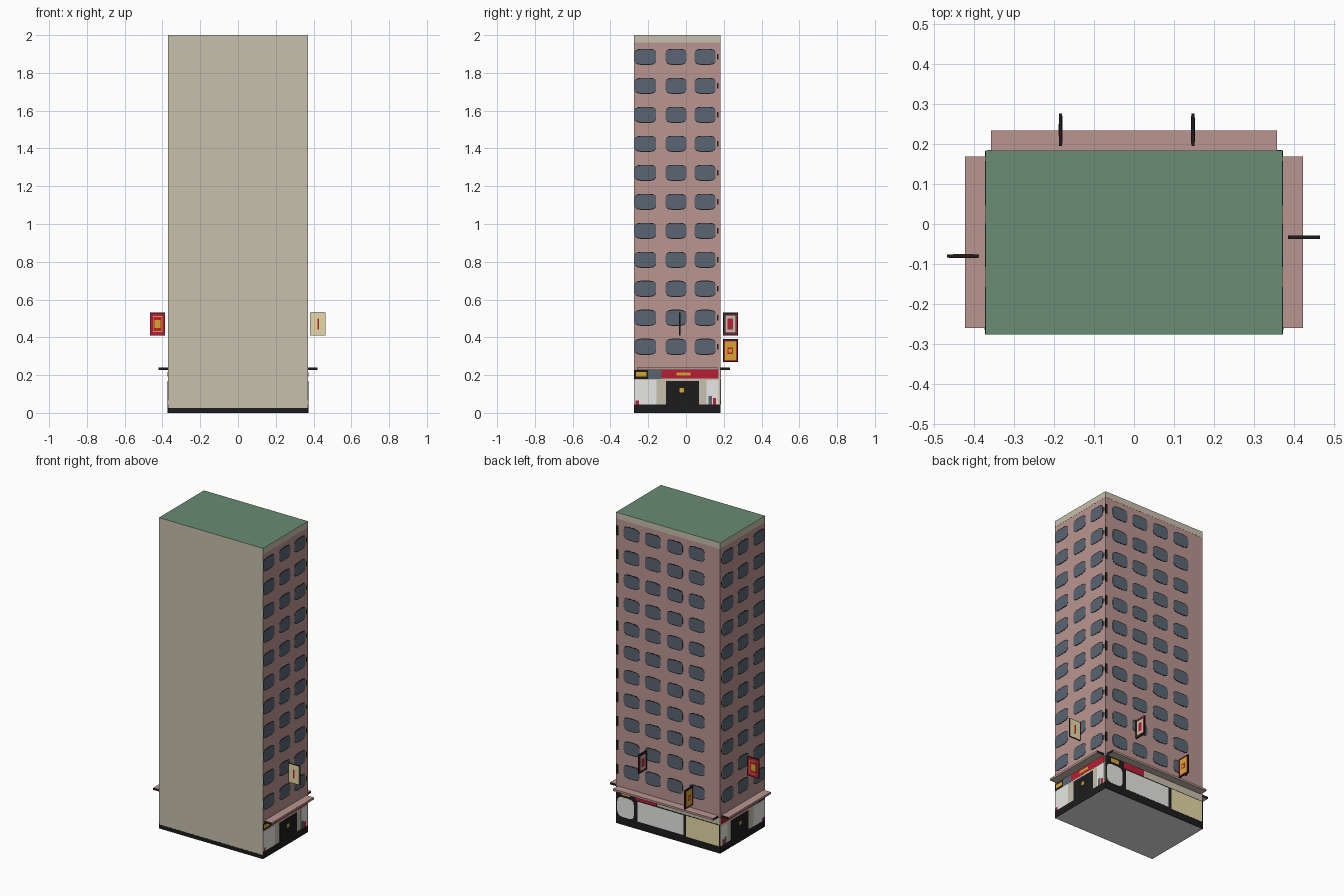
import bpy, bmesh, math
from mathutils import Vector

if "Cube" in bpy.data.objects:
    bpy.data.objects.remove(bpy.data.objects["Cube"])

COLOURS = {
    "stone": (0.575, 0.53, 0.42), "pink_brick": (0.49, 0.30, 0.28),
    "slate_glass": (0.10, 0.13, 0.17), "roof_green": (0.14, 0.265, 0.175),
    "black": (0.012, 0.012, 0.012), "off_white": (0.80, 0.80, 0.78),
    "red": (0.50, 0.012, 0.035), "gold": (0.70, 0.39, 0.03),
    "cream": (0.84, 0.73, 0.40),
}
MATS = {}
for name, rgb in COLOURS.items():
    m = bpy.data.materials.new(name)
    m.use_nodes = True
    m.diffuse_color = (*rgb, 1)
    bsdf = m.node_tree.nodes["Principled BSDF"]
    bsdf.inputs["Base Color"].default_value = (*rgb, 1)
    bsdf.inputs["Roughness"].default_value = 0.9
    MATS[name] = m

HALF_X, FRONT, BACK, TOP = 0.37, -0.275, 0.182, 2.0


def finish(name, bm, mats, rule=None):
    bmesh.ops.recalc_face_normals(bm, faces=bm.faces[:])
    bm.normal_update()
    if rule:
        for f in bm.faces:
            f.material_index = rule(f.normal)
    me = bpy.data.meshes.new(name)
    bm.to_mesh(me)
    bm.free()
    for m in mats:
        me.materials.append(MATS[m])
    ob = bpy.data.objects.new(name, me)
    bpy.context.collection.objects.link(ob)


def box(name, lo, hi, mats, rule=None):
    bm = bmesh.new()
    bmesh.ops.create_cube(bm, size=1)
    for v in bm.verts:
        v.co = Vector([(a + b) / 2 + c * (b - a) for a, b, c in zip(lo, hi, v.co)])
    finish(name, bm, mats, rule)


# Wall coordinates: u along the wall, z up, d outwards
def on_wall(side, u, z, d):
    return {"left": (HALF_X + d, u, z), "right": (-HALF_X - d, u, z),
            "back": (u, BACK + d, z), "front": (u, FRONT - d, z)}[side]


def rect(u0, u1, z0, z1):
    return [(u0, z0), (u1, z0), (u1, z1), (u0, z1)]


def rounded(u0, u1, z0, z1, n=16):
    pts = []
    for i in range(n):
        a = 2 * math.pi * (i + 0.5) / n
        c, s = math.cos(a), math.sin(a)
        pts.append(((u0 + u1) / 2 + (u1 - u0) / 2 * math.copysign(abs(c) ** 0.5, c),
                    (z0 + z1) / 2 + (z1 - z0) / 2 * math.copysign(abs(s) ** 0.5, s)))
    return pts


def plates(name, side, shapes, depth, mat):
    bm = bmesh.new()
    for pts in shapes:
        inner = [bm.verts.new(on_wall(side, u, z, -0.002)) for u, z in pts]
        outer = [bm.verts.new(on_wall(side, u, z, depth)) for u, z in pts]
        bm.faces.new(inner)
        bm.faces.new(outer)
        for i in range(len(pts)):
            j = (i + 1) % len(pts)
            bm.faces.new((inner[i], inner[j], outer[j], outer[i]))
    finish(f"{side}_{name}", bm, [mat])


# Tower: brick walls, plain stone front, green roof
def tower_rule(n):
    if n.z > 0.5:
        return 2
    if n.z < -0.5:
        return 3
    return 1 if n.y < -0.5 else 0


box("tower", (-HALF_X, FRONT, 0), (HALF_X, BACK, TOP),
    ["pink_brick", "stone", "roof_green", "off_white"], tower_rule)
plates("base", "front", [rect(-HALF_X, HALF_X, 0, 0.025)], 0.001, "black")

# Upper windows, top band and dark base on the three decorated walls
ROWS = [0.35 + 0.1535 * i for i in range(11)]
COLUMNS = {"left": [(-0.273, -0.157), (-0.108, 0.002), (0.045, 0.158)],
           "back": [(0.203, 0.316), (0.052, 0.165), (-0.105, 0.008), (-0.26, -0.147)]}
COLUMNS["right"] = COLUMNS["left"]
ENDS = {"left": (FRONT, BACK), "right": (FRONT, BACK), "back": (-HALF_X, HALF_X)}

for side, columns in COLUMNS.items():
    lo, hi = ENDS[side]
    cells = [(a, b, z) for z in ROWS for a, b in columns]
    plates("window_frames", side,
           [rounded(a, b, z - 0.043, z + 0.043) for a, b, z in cells], 0.0008, "black")
    plates("windows", side,
           [rounded(a, b, z - 0.038, z + 0.038) for a, b, z in cells], 0.0014, "slate_glass")
    plates("top_band", side, [rect(lo, hi, 1.96, TOP)], 0.0008, "stone")
    plates("shop_wall", side, [rect(lo, hi, 0.04, 0.228)], 0.0008, "stone")
    plates("base", side, [rect(lo, hi, 0, 0.045)], 0.0014, "black")

# Window frames running off the back wall's corner
plates("corner_frames", "back",
       [rect(0.354, HALF_X, z - 0.032, z + 0.032) for z in ROWS], 0.0008, "black")

# Shop fronts on the two short sides
for side in ("left", "right"):
    plates("corner_frames", side,
           [rect(0.164, 0.172, z - 0.014, z + 0.014) for z in ROWS], 0.0008, "black")
    plates("shop_glass", side, [rect(-0.272, -0.155, 0.045, 0.175),
                                rect(0.108, 0.172, 0.045, 0.175)], 0.0014, "off_white")
    plates("shop_display_red", side, [rect(-0.268, -0.25, 0.045, 0.065),
                                      rect(0.142, 0.16, 0.045, 0.08)], 0.002, "red")
    plates("shop_display_slate", side, [rect(0.118, 0.138, 0.045, 0.09)], 0.002, "slate_glass")
    plates("shop_door", side, [rect(-0.105, 0.07, 0, 0.17)], 0.002, "black")
    plates("door_knob", side, [rounded(-0.034, -0.01, 0.108, 0.132)], 0.003, "gold")
    plates("fascia_slate", side, [rect(-0.2, -0.13, 0.18, 0.226)], 0.0014, "slate_glass")
    plates("fascia_black", side, [rect(FRONT, -0.2, 0.18, 0.226)], 0.0014, "black")
    plates("fascia_red", side, [rect(-0.13, 0.172, 0.182, 0.226)], 0.0014, "red")
    plates("fascia_panels", side, [rect(-0.265, -0.21, 0.192, 0.216),
                                   rect(-0.05, 0.025, 0.197, 0.214)], 0.0025, "gold")

# Shop fronts along the back
plates("shop_frame", "back", [rect(-HALF_X, HALF_X, 0.04, 0.185)], 0.0014, "black")
plates("shop_glass", "back", [rounded(0.24, 0.362, 0.05, 0.178),
                              rect(-0.11, 0.215, 0.05, 0.178)], 0.002, "off_white")
plates("lit_shop_glass", "back", [rect(-0.365, -0.13, 0.045, 0.18)], 0.002, "cream")
plates("fascia_black", "back", [rect(0.23, HALF_X, 0.185, 0.226)], 0.002, "black")
plates("fascia_red", "back", [rect(0.08, 0.23, 0.185, 0.226)], 0.002, "red")
plates("fascia_panels", "back", [rect(0.27, 0.33, 0.192, 0.218)], 0.003, "gold")


# Ledges above the shops: brick top and face, stone underside, dark ends
def ledge(name, lo, hi, axis):
    box(name, lo, hi, ["pink_brick", "stone", "black"],
        lambda n: 1 if n.z < -0.5 else 2 if abs(n[axis]) > 0.5 else 0)


ledge("left_ledge", (HALF_X, -0.26, 0.228), (0.422, 0.168, 0.241), 1)
ledge("right_ledge", (-0.422, -0.26, 0.228), (-HALF_X, 0.168, 0.241), 1)
ledge("back_ledge", (-0.357, BACK, 0.228), (0.357, 0.233, 0.241), 0)


# Hanging signs: black slab with layered coloured panels on both faces
def sign(name, centre, axis, layers):
    across = 1 - axis

    def slab(part, half_w, half_h, half_t, mat):
        half = [0, 0, half_h]
        half[axis], half[across] = half_t, half_w
        box(f"{name}_{part}", [c - h for c, h in zip(centre, half)],
            [c + h for c, h in zip(centre, half)], [mat])

    slab("frame", 0.04, 0.061, 0.004, "black")
    for i, (mat, wide, tall) in enumerate(layers):
        slab(f"panel_{i + 1}", 0.036 * wide, 0.057 * tall, 0.0043 + 0.0003 * i, mat)


sign("left_sign", (0.424, -0.033, 0.47), 1, [("cream", 1.06, 1.04), ("red", 0.12, 0.5)])
sign("right_sign", (-0.426, -0.08, 0.47), 1,
     [("red", 1, 1), ("gold", 0.7, 0.74), ("red", 0.6, 0.66), ("gold", 0.45, 0.36)])
sign("upper_back_sign", (0.147, 0.235, 0.47), 0,
     [("red", 0.95, 0.95), ("black", 0.84, 0.88), ("stone", 0.74, 0.8), ("red", 0.4, 0.5)])
sign("lower_back_sign", (-0.183, 0.235, 0.33), 0,
     [("red", 0.95, 0.95), ("gold", 0.82, 0.86), ("red", 0.4, 0.3), ("gold", 0.25, 0.16)])
